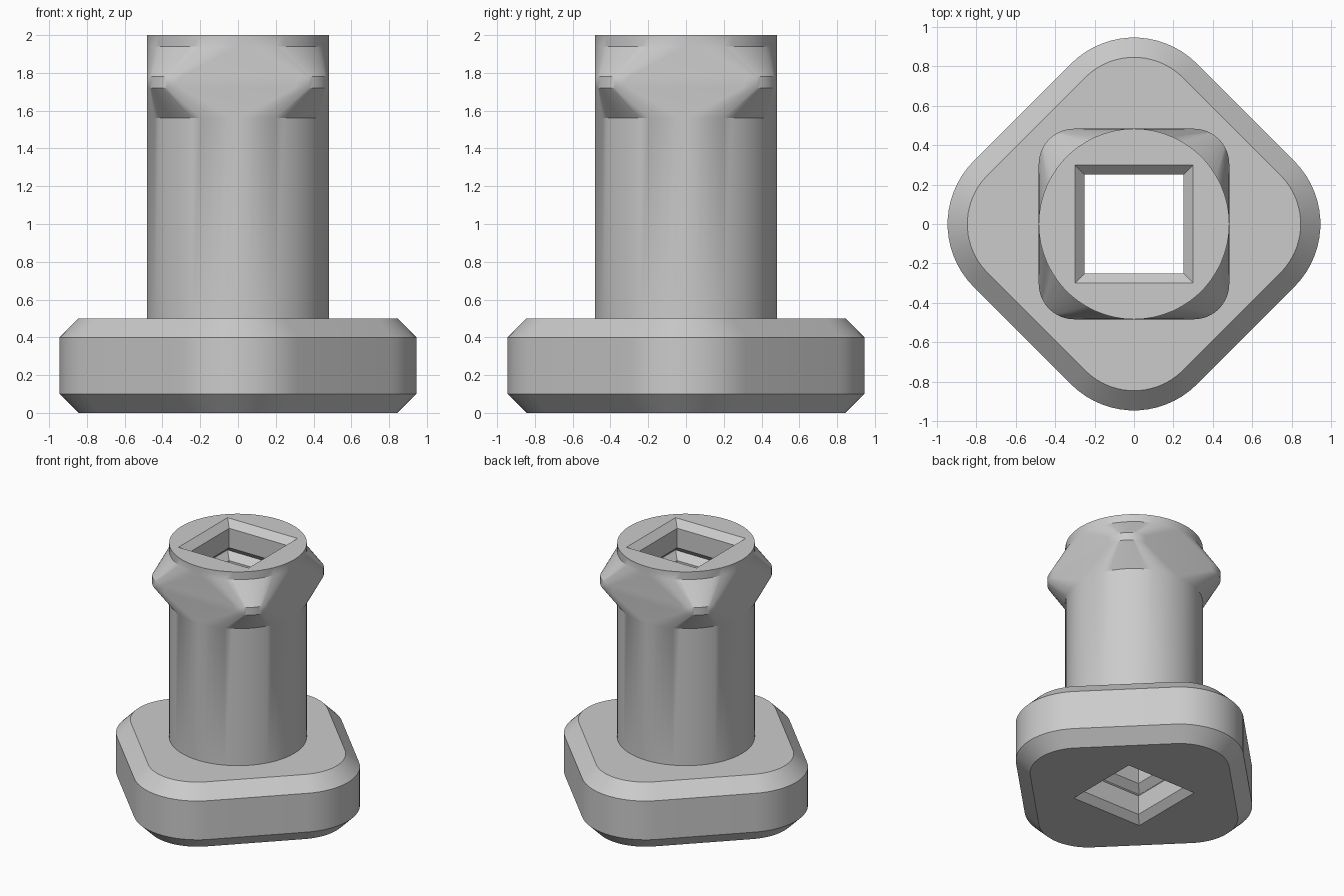
import bpy, bmesh, math

if "Cube" in bpy.data.objects:
    bpy.data.objects.remove(bpy.data.objects["Cube"])

STEPS = 15                      # segments per rounded corner (odd)
N = 4 * (STEPS + 1)

grey = bpy.data.materials.new("plain grey")
grey.diffuse_color = (0.6, 0.6, 0.6, 1)
grey.use_nodes = True
grey.node_tree.nodes["Principled BSDF"].inputs["Base Color"].default_value = grey.diffuse_color


def ring(half, radius, z, diamond=False):
    """Rounded square outline; radius == half is a circle, radius 0 a sharp square."""
    turn = math.pi / 4 if diamond else 0
    pts = []
    for c in range(4):
        mid = math.pi / 4 + c * math.pi / 2
        d = (half - radius) * math.sqrt(2)
        for s in range(STEPS + 1):
            a = c * math.pi / 2 + s / STEPS * math.pi / 2
            pts.append((d * math.cos(mid + turn) + radius * math.cos(a + turn),
                        d * math.sin(mid + turn) + radius * math.sin(a + turn), z))
    shift = N // 8 if diamond else 0
    return pts[-shift:] + pts[:-shift] if shift else pts


def loft(name, rings):
    """Skin a stack of outlines with faces."""
    bm = bmesh.new()
    rows = [[bm.verts.new(p) for p in r] for r in rings]
    for a, b in zip(rows, rows[1:]):
        for k in range(N):
            j = (k + 1) % N
            bm.faces.new((a[k], a[j], b[j], b[k]))
    bmesh.ops.remove_doubles(bm, verts=bm.verts, dist=1e-5)
    me = bpy.data.meshes.new(name)
    bm.to_mesh(me)
    bm.free()
    me.materials.append(grey)
    ob = bpy.data.objects.new(name, me)
    bpy.context.collection.objects.link(ob)
    bpy.ops.object.select_all(action='DESELECT')
    ob.select_set(True)
    bpy.context.view_layer.objects.active = ob
    bpy.ops.object.shade_smooth_by_angle(angle=math.radians(30))
    return ob


R = 0.483                       # stem radius

# Chamfered diamond base, open where the bore and stem join it
loft("base", [
    ring(0.30, 0, 0),
    ring(0.70, 0.35, 0, True),
    ring(0.80, 0.45, 0.10, True),
    ring(0.80, 0.45, 0.40, True),
    ring(0.70, 0.35, 0.50, True),
    ring(R, R, 0.50)])

# Round stem swelling into a four-cornered collar, with the flat top rim
loft("stem_and_collar", [
    ring(R, R, 0.50),
    ring(R, R, 1.56),
    ring(R, 0.18, 1.72),
    ring(R, 0.18, 1.78),
    ring(R, R, 1.94),
    ring(R, R, 2.0),
    ring(0.30, 0, 2.0)])

# Square bore with chamfered mouths and a locking groove near each end
loft("bore", [ring(h, 0, z) for h, z in (
    (0.30, 2.0), (0.25, 1.95), (0.25, 1.80), (0.30, 1.75), (0.25, 1.70),
    (0.25, 0.30), (0.30, 0.25), (0.25, 0.20), (0.25, 0.05), (0.30, 0))])
